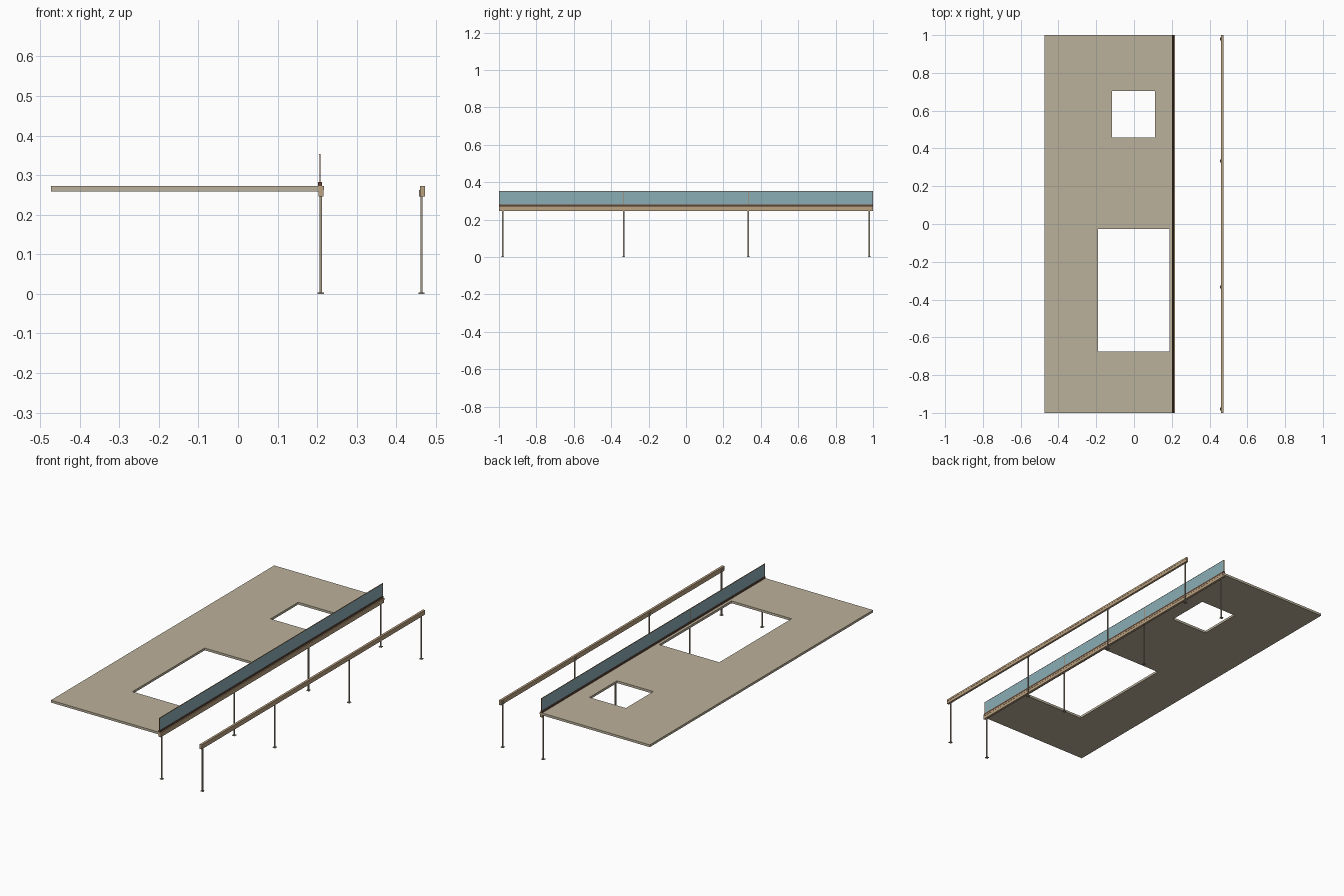
import bpy, bmesh

if "Cube" in bpy.data.objects:
    bpy.data.objects.remove(bpy.data.objects["Cube"])


def material(name, rgb):
    m = bpy.data.materials.new(name)
    m.diffuse_color = (*rgb, 1)
    m.use_nodes = True
    m.node_tree.nodes["Principled BSDF"].inputs["Base Color"].default_value = m.diffuse_color
    return m


CONCRETE = material("beige concrete", (0.50, 0.44, 0.33))
TIMBER = material("tan timber", (0.50, 0.36, 0.22))
STEEL = material("warm grey steel", (0.36, 0.31, 0.23))
BROWN = material("dark brown trim", (0.13, 0.06, 0.035))
COPPER = material("copper trim", (0.38, 0.19, 0.08))
GLASS = material("blue grey glass", (0.26, 0.42, 0.47))


def finish(name, bm, mat):
    me = bpy.data.meshes.new(name)
    bmesh.ops.recalc_face_normals(bm, faces=bm.faces)
    bm.to_mesh(me)
    bm.free()
    me.materials.append(mat)
    ob = bpy.data.objects.new(name, me)
    bpy.context.collection.objects.link(ob)
    return ob


def box(name, x, y, z, mat):
    bm = bmesh.new()
    bmesh.ops.create_cube(bm, size=1)
    for v in bm.verts:
        v.co = [r[0] if c < 0 else r[1] for c, r in zip(v.co, (x, y, z))]
    return finish(name, bm, mat)


# Floor slab: a grid of cells with two left out, then extruded to thickness
holes = [((-0.116, 0.112), (0.458, 0.704)), ((-0.190, 0.187), (-0.674, -0.027))]
xs = sorted([-0.473, 0.203] + [x for h in holes for x in h[0]])
ys = sorted([-1.0, 1.0] + [y for h in holes for y in h[1]])
bm = bmesh.new()
grid = [[bm.verts.new((x, y, 0.259)) for y in ys] for x in xs]
for i in range(len(xs) - 1):
    for j in range(len(ys) - 1):
        cx, cy = (xs[i] + xs[i + 1]) / 2, (ys[j] + ys[j + 1]) / 2
        if not any(a < cx < b and c < cy < d for (a, b), (c, d) in holes):
            bm.faces.new((grid[i][j], grid[i + 1][j], grid[i + 1][j + 1], grid[i][j + 1]))
ext = bmesh.ops.extrude_face_region(bm, geom=bm.faces[:])
for v in ext["geom"]:
    if isinstance(v, bmesh.types.BMVert):
        v.co.z = 0.272
bmesh.ops.dissolve_limit(bm, angle_limit=0.01, verts=bm.verts[:], edges=bm.edges[:])
finish("floor_slab", bm, CONCRETE)

# Two beam lines carried on posts with foot plates
POST_Y = (-0.98, -0.333, 0.333, 0.98)
for label, left, right, px in (("inner", 0.203, 0.217, 0.209), ("outer", 0.460, 0.473, 0.4635)):
    box(label + "_beam_cap", (left, right), (-1, 1), (0.262, 0.272), TIMBER)
    box(label + "_beam", (left, right - 0.001), (-1, 1), (0.246, 0.262), TIMBER)
    for k, y in enumerate(POST_Y):
        box(f"{label}_post_{k}", (px - 0.003, px + 0.003), (y - 0.003, y + 0.003), (0.003, 0.246), STEEL)
        box(f"{label}_foot_{k}", (px - 0.008, px + 0.008), (y - 0.008, y + 0.008), (0, 0.003), STEEL)

# Side brackets where the outer beam meets its posts
for k, y in enumerate(POST_Y):
    box(f"outer_bracket_{k}", (0.457, 0.460), (y - 0.008, y + 0.008), (0.246, 0.262), STEEL)

# Glass balustrade in a brown shoe, with thin copper top rim and joints
box("balustrade_shoe", (0.202, 0.212), (-1, 1), (0.272, 0.282), BROWN)
JOINTS = (-0.9985, -0.333, 0.333, 0.9985)
for k in range(3):
    box(f"glass_panel_{k}", (0.2055, 0.2085), (JOINTS[k] + 0.0015, JOINTS[k + 1] - 0.0015),
        (0.282, 0.3515), GLASS)
box("balustrade_rim", (0.205, 0.209), (-1, 1), (0.3515, 0.353), COPPER)
for k, y in enumerate(JOINTS):
    box(f"balustrade_joint_{k}", (0.2055, 0.2085), (y - 0.0015, y + 0.0015), (0.282, 0.3515), COPPER)
